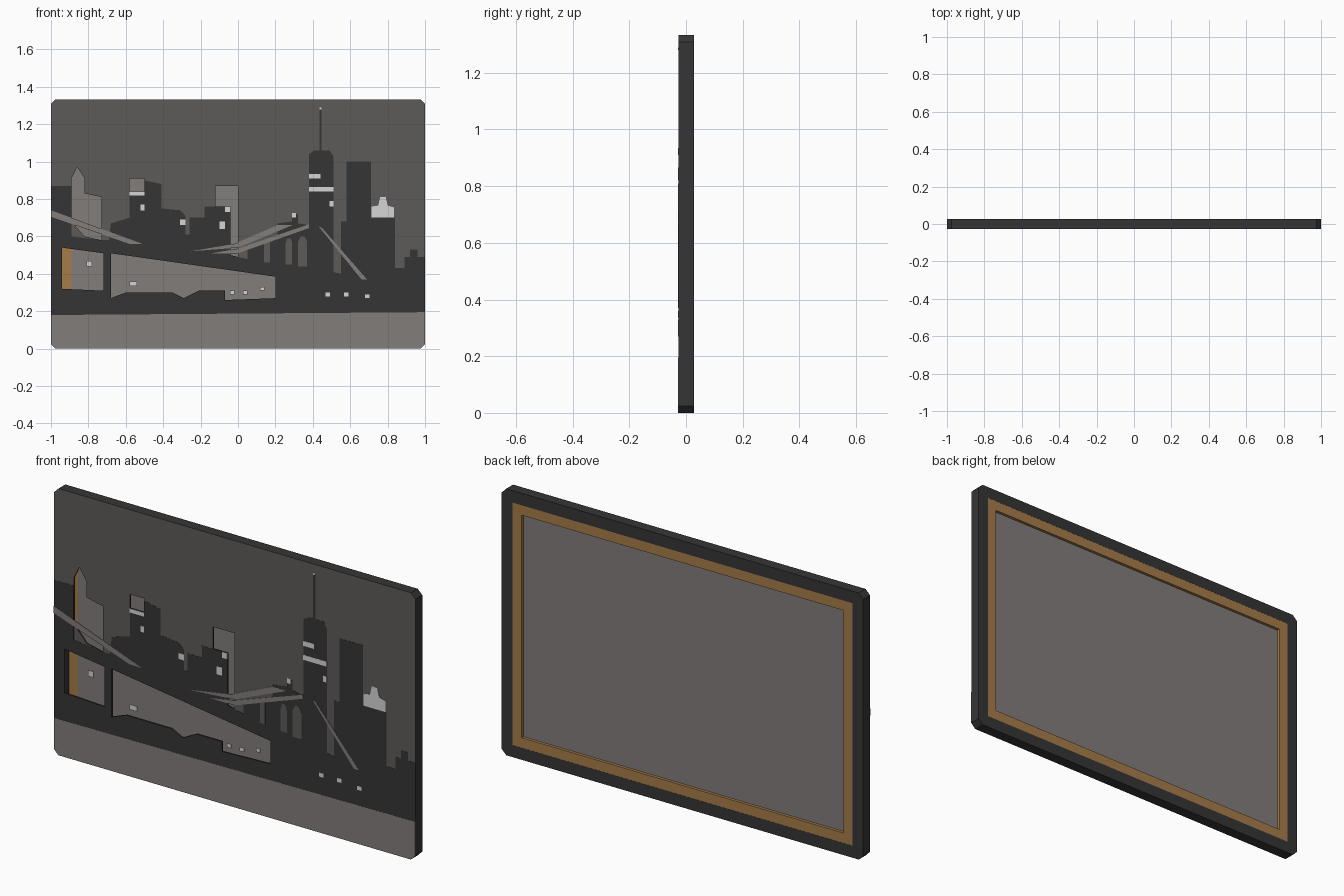
import bpy
import bmesh

cube = bpy.data.objects.get("Cube")
if cube:
    bpy.data.objects.remove(cube, do_unlink=True)


def material(name, color):
    mat = bpy.data.materials.new(name)
    mat.use_nodes = True
    rgba = (*color, 1.0)
    mat.diffuse_color = rgba
    mat.node_tree.nodes["Principled BSDF"].inputs["Base Color"].default_value = rgba
    return mat


dark = material("charcoal", (0.036, 0.036, 0.036))
sky = material("sky grey", (0.108, 0.105, 0.1))
light = material("warm light grey", (0.223, 0.205, 0.198))
wood = material("wood brown", (0.38, 0.2, 0.065))
white = material("pale window", (0.66, 0.66, 0.66))


def prism(name, outlines, front, back, *mats):
    """Extrude outlines, drawn in hundredths on the x-z plane, from front to back."""
    bm = bmesh.new()
    for outline in outlines:
        face = bm.faces.new([bm.verts.new((x / 100, front, z / 100)) for x, z in outline])
        new = bmesh.ops.extrude_face_region(bm, geom=[face])["geom"]
        for vert in new:
            if isinstance(vert, bmesh.types.BMVert):
                vert.co.y = back
    bmesh.ops.recalc_face_normals(bm, faces=bm.faces)
    bm.normal_update()
    # a second colour goes on the front only
    if len(mats) > 1:
        for face in bm.faces:
            face.material_index = 1 if face.normal.y < -0.5 else 0
    mesh = bpy.data.meshes.new(name)
    bm.to_mesh(mesh)
    bm.free()
    for mat in mats:
        mesh.materials.append(mat)
    obj = bpy.data.objects.new(name, mesh)
    bpy.context.scene.collection.objects.link(obj)
    return obj


def cut(obj, outlines):
    """Cut the outlines right through an object."""
    cutter = prism("cutter", outlines, -0.2, 0.2, dark)
    cutter.hide_render = True
    mod = obj.modifiers.new("cut", "BOOLEAN")
    mod.operation = "DIFFERENCE"
    mod.solver = "EXACT"
    mod.object = cutter
    bpy.context.view_layer.update()
    graph = bpy.context.evaluated_depsgraph_get()
    mesh = bpy.data.meshes.new_from_object(obj.evaluated_get(graph))
    obj.modifiers.clear()
    obj.data = mesh
    bpy.data.objects.remove(cutter, do_unlink=True)


def rect(x0, z0, x1, z1):
    return [(x0, z0), (x1, z0), (x1, z1), (x0, z1)]


def inset(d):
    return rect(d - 100, d, 100 - d, HEIGHT - d)


HEIGHT = 133.3
C = 2.5  # corner chamfer
BOARD = [(C - 100, 0), (100 - C, 0), (100, C), (100, HEIGHT - C),
         (100 - C, HEIGHT), (C - 100, HEIGHT), (-100, HEIGHT - C), (-100, C)]

# Outer frame, wooden stretcher and recessed backing
frame = prism("outer_frame", [BOARD], -0.018, 0.028, dark)
cut(frame, [inset(6)])
stretcher = prism("wood_stretcher", [inset(6)], 0.006, 0.0275, wood)
cut(stretcher, [inset(11)])
prism("back_panel", [inset(10.9)], 0.008, 0.013, light)

# Openings through the front: towers and the spaces under the bridge
left_tower = [(-89, 68), (-89, 91), (-86, 97), (-82, 91), (-82, 83), (-73, 81),
              (-73, 58), (-82, 60)]
mid_tower = [(-12, 87), (0, 87), (0, 49), (-4, 50), (-4, 76), (-12, 76)]
end_bay = [(-94, 54), (-72, 51), (-72, 31), (-94, 32)]
long_bay = [(-68, 51), (20, 38.5), (20, 27), (-7, 26), (-7, 31), (-21, 31),
            (-29, 27), (-35, 30), (-60, 30), (-68, 27)]
openings = [left_tower, rect(-58, 84, -50, 91), mid_tower, end_bay, long_bay]

front = prism("sky_sheet", [BOARD], -0.026, -0.018, dark, sky)
cut(front, openings)

# Dark skyline and bridge silhouette
left_city = [(-100, 18), (-100, 87), (-89, 87), (-89, 60), (-73, 58), (-69, 58),
             (-68, 67), (-58, 70), (-58, 84), (-50, 84), (-50, 90), (-41, 88),
             (-41, 75), (-31, 74), (-28, 71), (-28, 61), (-26, 61), (-26, 70),
             (-18, 70), (-18, 76), (-4, 76), (-4, 50)]
mid_city = [(0, 49), (5, 48), (5, 55), (21, 59), (21, 67), (29, 68), (29, 72),
            (32, 72), (32, 67), (38, 66)]
spire = [(38, 104), (41, 106), (43.5, 106), (43.5, 128), (44.7, 128), (44.7, 106),
         (49, 106), (51, 103), (51, 41), (55, 40)]
right_city = [(55, 68), (58, 68), (58, 100), (71, 100), (71, 70), (84, 70), (84, 43),
              (89, 43), (89, 49), (92, 49), (92, 53), (96, 53), (96, 49), (100, 49),
              (100, 19)]
skyline = prism("skyline", [left_city + mid_city + spire + right_city],
                -0.027, -0.0245, dark)
cut(skyline, openings)


def arch(x0, z0, x1, z1):
    mid = (x0 + x1) / 2
    return [(x0, z0), (x1, z0), (x1, z1 - 3), (mid + 1, z1), (mid - 1, z1), (x0, z1 - 3)]


# Gaps of sky between the bridge posts
prism("sky_gaps", [rect(14, 46, 17, 57), arch(25.5, 45, 29, 59), arch(32, 44, 37, 60)],
      -0.0275, -0.0245, sky)

# Water along the bottom
prism("water", [[(C - 100, 0), (100 - C, 0), (100, C), (100, 19.5), (-100, 18), (-100, C)]],
      -0.0275, -0.0245, light)

# Suspension cables
cables = [
    [(-100, 74), (-100, 70.5), (-58, 56), (-51, 56)],
    [(-26, 52), (-2, 56), (21, 66), (29, 66), (0, 54)],
    [(-14, 51), (0, 51), (38, 64.5), (38, 66.5), (0, 53.5)],
    [(43, 65.5), (45, 64.5), (69, 37), (66, 37)],
]
prism("bridge_cables", cables, -0.028, -0.0245, light)

# Lit windows, roof bands and lamps
windows = [(-81, 44, -78, 47), (-58, 33.5, -54, 36), (-52, 74, -50, 77),
           (-31, 66, -28, 69), (-10, 64, -7, 68), (-7, 73, -4, 76),
           (-58, 82, -50, 84), (38, 91, 44, 93.5), (38, 84, 51, 86.5),
           (49, 76, 51, 79), (29, 70, 31, 72.5), (43.5, 128, 44.7, 129)]
lamps = [(-3, 30), (4, 30), (13, 32), (48, 29), (58, 29), (69, 28)]
lit = [rect(*w) for w in windows]
lit += [rect(x - 1.2, z - 1, x + 1.2, z + 1) for x, z in lamps]
prism("lit_windows", lit, -0.028, -0.0245, white)

# Pale stepped crown on the right-hand building
crown = [(71.5, 70), (71.5, 76), (75, 76.5), (76, 81), (79, 81), (80, 76.5),
         (83.5, 75.5), (83.5, 70)]
prism("pale_crown", [crown], -0.028, -0.0245, white)
